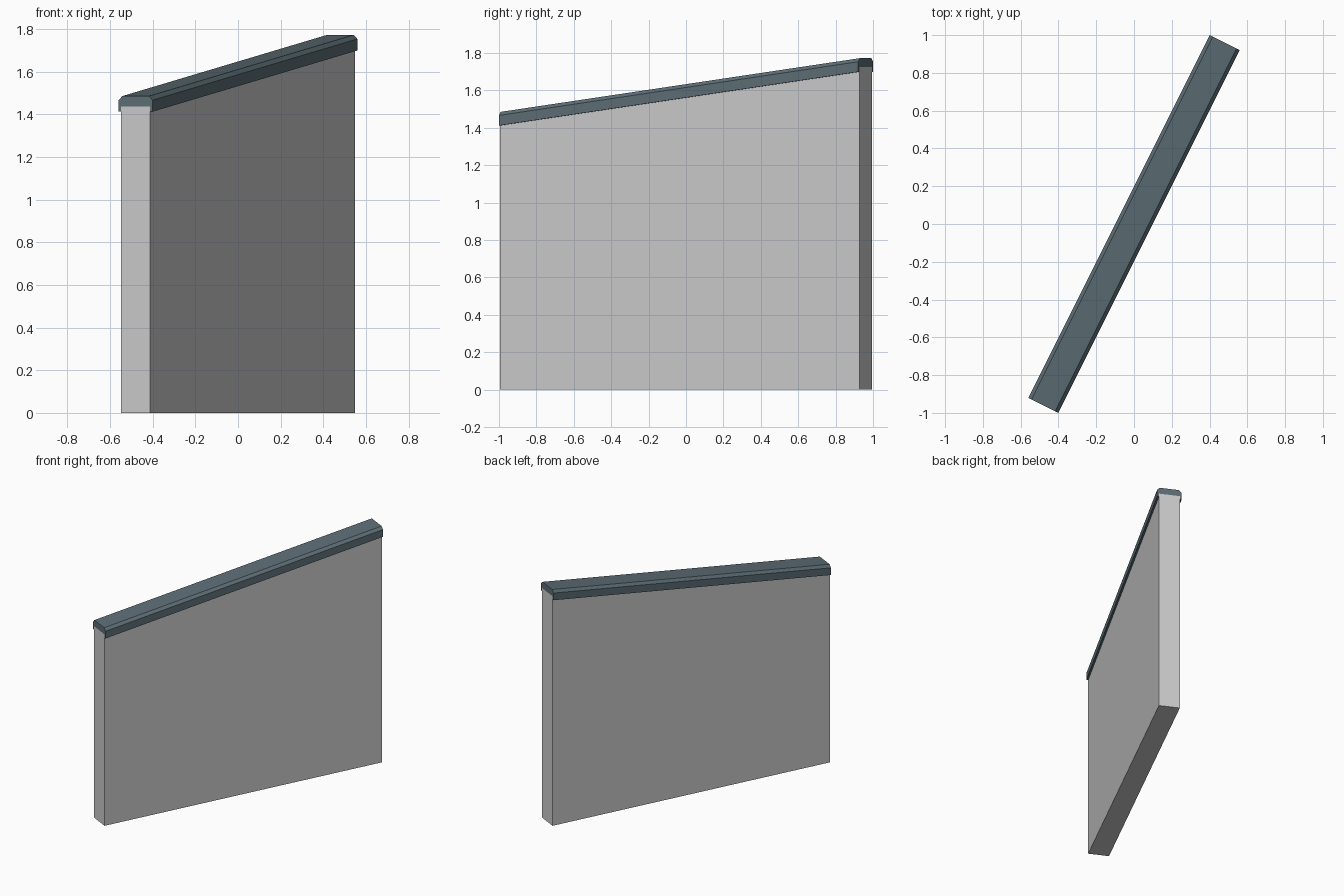
import bpy, bmesh
from mathutils import Vector

if "Cube" in bpy.data.objects:
    bpy.data.objects.remove(bpy.data.objects["Cube"])

LENGTH = 2.147
RISE = 0.287
ALONG = Vector((1, 2, 0)).normalized()    # run of the wall in plan
ACROSS = Vector((2, -1, 0)).normalized()  # thickness direction


def sweep(name, low_profile, high_profile, color=None):
    """Loft between two (across, z) profiles at the low and high ends."""
    bm = bmesh.new()
    ends = []
    for t, profile in ((-0.5, low_profile), (0.5, high_profile)):
        ends.append([bm.verts.new(ALONG * LENGTH * t + ACROSS * u + Vector((0, 0, z)))
                     for u, z in profile])
    low, high = ends
    n = len(low)
    bm.faces.new(low)
    bm.faces.new(high[::-1])
    for i in range(n):
        j = (i + 1) % n
        bm.faces.new((low[j], low[i], high[i], high[j]))
    bmesh.ops.recalc_face_normals(bm, faces=bm.faces)
    mesh = bpy.data.meshes.new(name)
    bm.to_mesh(mesh)
    bm.free()
    obj = bpy.data.objects.new(name, mesh)
    bpy.context.collection.objects.link(obj)
    if color:
        mat = bpy.data.materials.new(name + "_paint")
        mat.diffuse_color = color
        mat.use_nodes = True
        mat.node_tree.nodes["Principled BSDF"].inputs["Base Color"].default_value = mat.diffuse_color
        mesh.materials.append(mat)
    return obj


def mirrored(half):
    return half + [(-u, z) for u, z in reversed(half)]


# Wall slab with sloping top
W, TOP = 0.0755, 1.437
sweep("wall",
      mirrored([(W, 0), (W, TOP)]),
      mirrored([(W, 0), (W, TOP + RISE)]))

# Coping: chamfered cap with short skirts hanging over the wall sides
C, BASE = 0.089, 1.412
half = [(W, BASE + 0.025), (W, BASE), (C, BASE),
        (C, BASE + 0.054), (C - 0.019, BASE + 0.073)]
cap = mirrored(half)
sweep("coping", cap, [(u, z + RISE) for u, z in cap], (0.11, 0.155, 0.18, 1))
